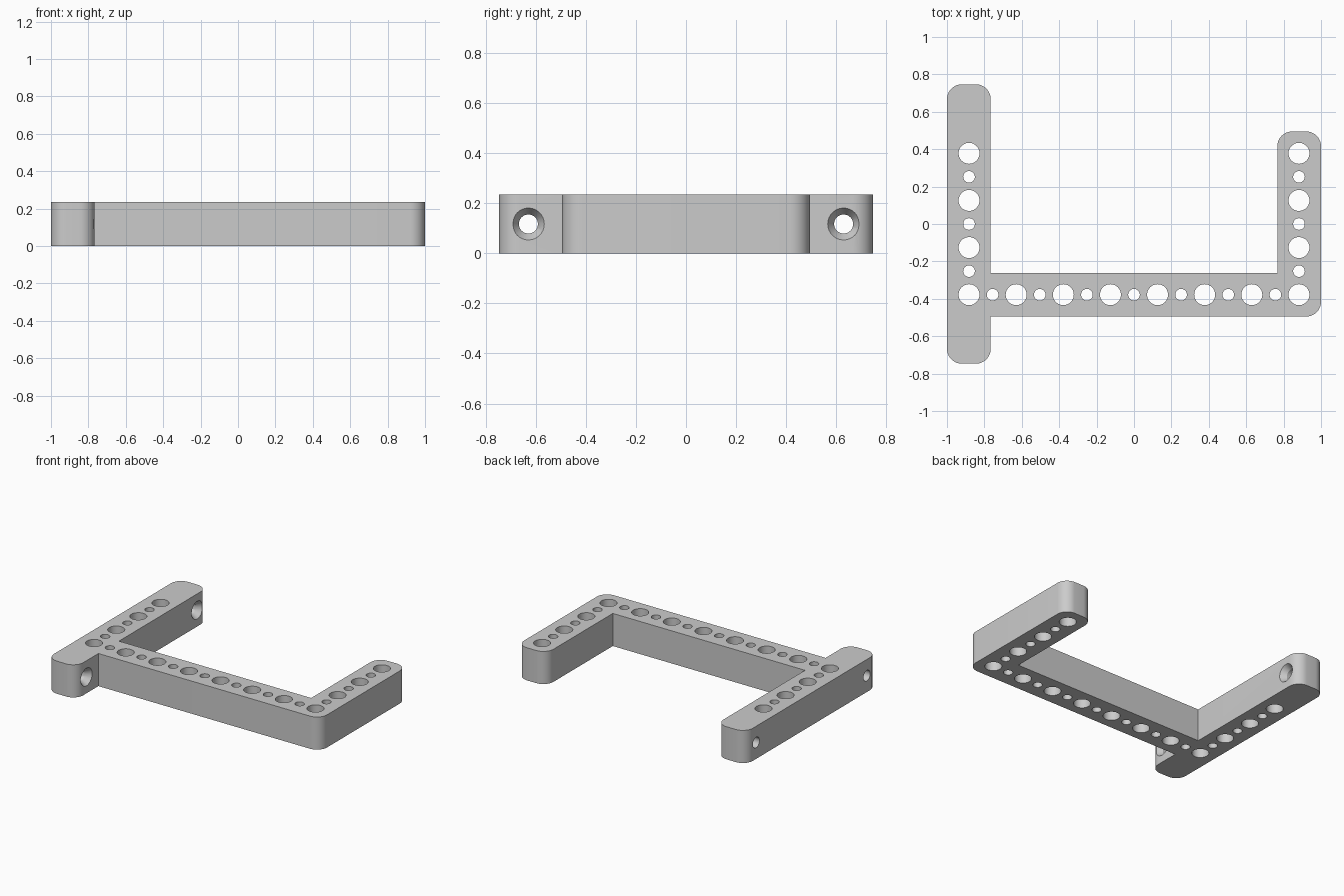
import bpy, bmesh
from math import pi, sin, cos
from mathutils import Matrix, Vector

if "Cube" in bpy.data.objects:
    bpy.data.objects.remove(bpy.data.objects["Cube"])

HEIGHT, WIDTH, ROUND = 0.235, 0.234, 0.08
PITCH = 0.252
AXIS_X, AXIS_Y = 0.882, -0.378     # hole row centre lines
LONG_END, SHORT_END = 0.747, 0.495
INNER = 1 - WIDTH

grey = bpy.data.materials.new("grey plastic")
grey.use_nodes = True
colour = (0.6, 0.6, 0.6, 1)
grey.diffuse_color = colour
grey.node_tree.nodes["Principled BSDF"].inputs["Base Color"].default_value = colour


def make_object(name, bm):
    mesh = bpy.data.meshes.new(name)
    bm.to_mesh(mesh)
    bm.free()
    mesh.materials.append(grey)
    obj = bpy.data.objects.new(name, mesh)
    bpy.context.collection.objects.link(obj)
    return obj


def outline(corners, steps=10):
    """Expand (x, y, rounded) corners, replacing rounded ones with arcs."""
    points = []
    for i, (x, y, rounded) in enumerate(corners):
        here = Vector((x, y, 0))
        if not rounded:
            points.append(here)
            continue
        before = (Vector((*corners[i - 1][:2], 0)) - here).normalized() * ROUND
        after = (Vector((*corners[(i + 1) % len(corners)][:2], 0)) - here).normalized() * ROUND
        centre = here + before + after
        for k in range(steps + 1):
            a = pi / 2 * k / steps
            points.append(centre - after * cos(a) - before * sin(a))
    return points


def add_cone(bm, r1, r2, depth, centre, turn=Matrix()):
    bmesh.ops.create_cone(bm, cap_ends=True, segments=40, radius1=r1, radius2=r2,
                          depth=depth, matrix=Matrix.Translation(centre) @ turn)


def cut(target, cutter):
    cutter.hide_render = True
    mod = target.modifiers.new("holes", 'BOOLEAN')
    mod.operation, mod.solver, mod.object = 'DIFFERENCE', 'EXACT', cutter
    bpy.ops.object.modifier_apply(modifier=mod.name)
    bpy.data.objects.remove(cutter)


# Frame body: long left rail, cross bar and short right arm
bm = bmesh.new()
bar_top = -SHORT_END + WIDTH
corners = [(-1, -LONG_END, True), (-INNER, -LONG_END, True), (-INNER, -SHORT_END, False),
           (1, -SHORT_END, True), (1, SHORT_END, True), (INNER, SHORT_END, True),
           (INNER, bar_top, False), (-INNER, bar_top, False),
           (-INNER, LONG_END, True), (-1, LONG_END, True)]
face = bm.faces.new([bm.verts.new(p) for p in outline(corners)])
grown = bmesh.ops.extrude_face_region(bm, geom=[face])
bmesh.ops.translate(bm, vec=(0, 0, HEIGHT),
                    verts=[g for g in grown["geom"] if isinstance(g, bmesh.types.BMVert)])
bmesh.ops.recalc_face_normals(bm, faces=bm.faces)
frame = make_object("bracket_frame", bm)
bpy.context.view_layer.objects.active = frame
frame.select_set(True)

# Vertical holes, alternating large and small along the bar and both arms
bm = bmesh.new()
spots = [(-AXIS_X + i * PITCH / 2, AXIS_Y, i) for i in range(15)]
spots += [(side * AXIS_X, AXIS_Y + i * PITCH / 2, i) for side in (-1, 1) for i in range(1, 7)]
for x, y, i in spots:
    r = 0.031 if i % 2 else 0.056
    add_cone(bm, r, r, HEIGHT * 2, (x, y, HEIGHT / 2))
cut(frame, make_object("vertical_hole_cutter", bm))

# Countersunk mounting holes across both ends of the long rail
along_x = Matrix.Rotation(pi / 2, 4, 'Y')
SINK = 0.04
parts = (("screw_hole_cutter", 0.038, 0.038, 0.5, -AXIS_X),
         ("countersink_cutter", 0.038, 0.064, SINK, -INNER - SINK / 2 + 0.0005))
for name, r1, r2, depth, x in parts:
    bm = bmesh.new()
    for y in (-0.63, 0.63):
        add_cone(bm, r1, r2, depth, (x, y, HEIGHT / 2), along_x)
    cut(frame, make_object(name, bm))

bpy.ops.object.shade_smooth_by_angle(angle=pi / 6)
